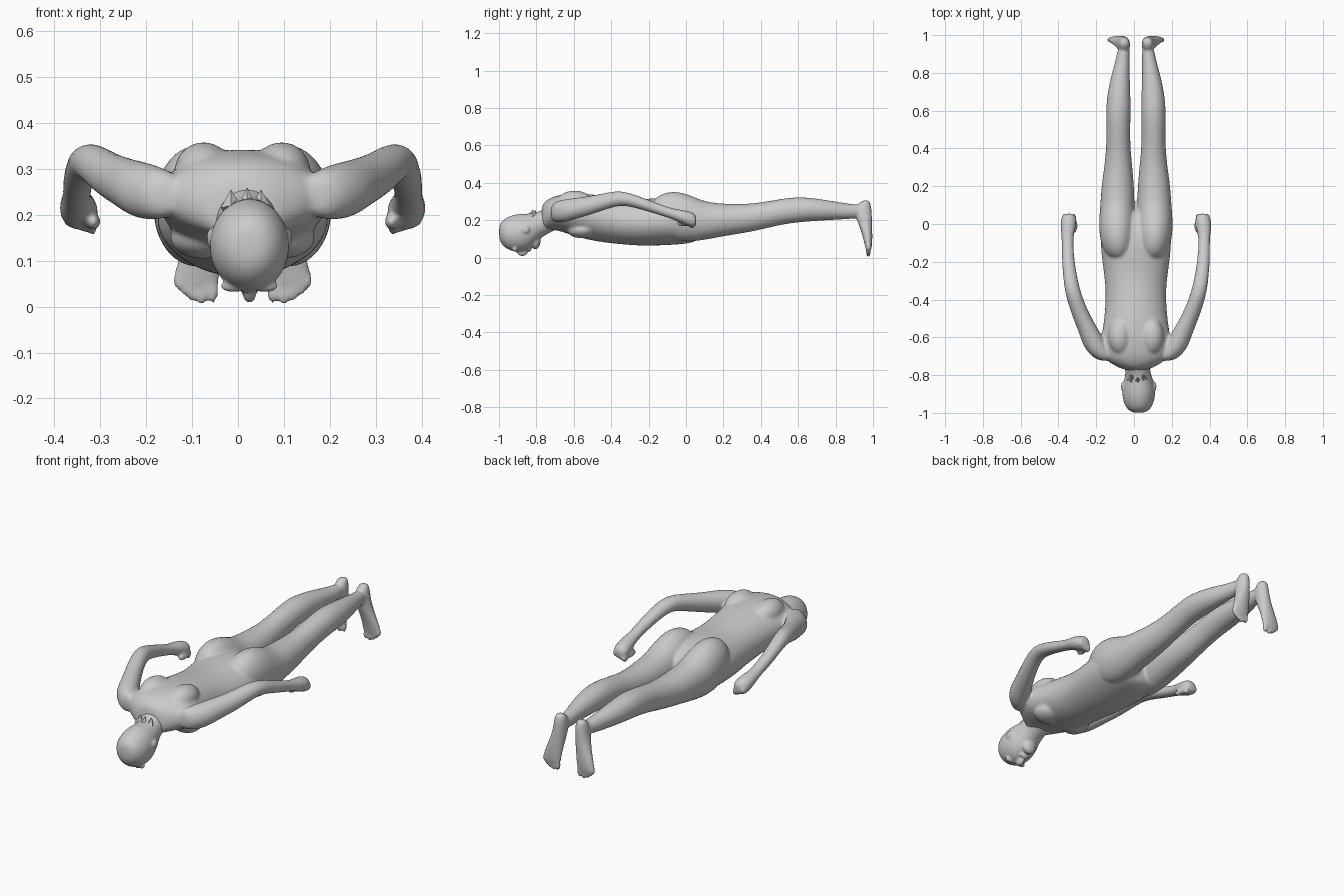
import bpy, bmesh, math
from mathutils import Matrix, Vector

AXIS = 0.01   # the body's plane of symmetry
SIDES = 16


def loft(bm, rings, to_point):
    """Skin a row of ellipses: (position along path, u, v, radius u, radius v)."""
    loops = []
    for t, u, v, ru, rv in rings:
        loop = []
        for i in range(SIDES):
            a = 2 * math.pi * i / SIDES
            loop.append(bm.verts.new(to_point(t, u + 1.025 * ru * math.cos(a),
                                              v + 1.025 * rv * math.sin(a))))
        loops.append(loop)
    for a, b in zip(loops, loops[1:]):
        for i in range(SIDES):
            j = (i + 1) % SIDES
            bm.faces.new((a[i], a[j], b[j], b[i]))
    bm.faces.new(loops[0][::-1])
    bm.faces.new(loops[-1])


def along_y(side):
    return lambda t, u, v: (AXIS + side * u, t, v)


def along_z(side):
    return lambda t, u, v: (AXIS + side * u, v, t)


def blob(bm, centre, radii):
    m = Matrix.Translation(centre) @ Matrix.Diagonal((*[r * 1.04 for r in radii], 1))
    bmesh.ops.create_uvsphere(bm, u_segments=12, v_segments=8, radius=1, matrix=m)


def finish(bm, name, voxel, smooth):
    bmesh.ops.recalc_face_normals(bm, faces=bm.faces)
    mesh = bpy.data.meshes.new(name)
    bm.to_mesh(mesh)
    bm.free()
    obj = bpy.data.objects.new(name, mesh)
    bpy.context.collection.objects.link(obj)
    sub = obj.modifiers.new("round", 'SUBSURF')
    sub.levels = sub.render_levels = 2
    rem = obj.modifiers.new("fuse", 'REMESH')
    rem.mode = 'VOXEL'
    rem.voxel_size = voxel
    rem.use_smooth_shade = True
    sm = obj.modifiers.new("blend", 'SMOOTH')
    sm.factor = 0.5
    sm.iterations = smooth
    return obj


def from_span(rows):
    """Rows of (y, x, half width, bottom z, top z) -> loft rings."""
    return [(y, x, (lo + hi) / 2, rx, (hi - lo) / 2) for y, x, rx, lo, hi in rows]


body = bmesh.new()

# Torso, from the base of the neck to the hips
loft(body, from_span([
    (-.775, 0, .06, .14, .27), (-.755, 0, .10, .145, .30), (-.725, 0, .155, .15, .32),
    (-.68, 0, .185, .145, .335), (-.61, 0, .185, .12, .343), (-.54, 0, .172, .10, .342),
    (-.45, 0, .162, .083, .332), (-.35, 0, .158, .072, .318), (-.25, 0, .17, .064, .31),
    (-.15, 0, .184, .065, .32), (-.05, 0, .188, .07, .315), (.03, 0, .175, .078, .285),
    (.08, 0, .12, .10, .25)]), along_y(1))

for s in (-1, 1):
    # Leg with buttock, thigh, knee and calf
    loft(body, from_span([
        (-.19, .09, .04, .18, .29), (-.15, .095, .075, .14, .335), (-.07, .098, .095, .09, .359),
        (.02, .10, .095, .085, .337), (.10, .098, .09, .095, .297), (.20, .096, .086, .115, .288),
        (.30, .093, .074, .13, .285), (.40, .093, .064, .15, .294), (.50, .093, .062, .175, .313),
        (.60, .093, .066, .19, .326), (.70, .09, .06, .197, .316), (.80, .08, .046, .203, .30),
        (.88, .068, .036, .207, .286), (.95, .062, .03, .215, .283)]), along_y(s))
    # Foot, heel up and toes pointing down
    loft(body, [
        (.308, .062, .962, .015, .012), (.295, .062, .957, .027, .03), (.26, .063, .948, .033, .044),
        (.21, .067, .952, .036, .043), (.15, .08, .965, .042, .031), (.09, .096, .974, .05, .023),
        (.05, .102, .976, .052, .016), (.035, .10, .976, .045, .012)], along_z(s))
    # Toes
    for x, z, r in ((.066, .034, .018), (.090, .024, .014), (.110, .030, .013),
                    (.128, .042, .012), (.144, .056, .011)):
        blob(body, (AXIS + s * x, .975, z), (r * .8, .014, r * 1.5))
    # Arm ending in a loose fist
    loft(body, [
        (-.725, .16, .24, .035, .035), (-.70, .18, .245, .055, .055), (-.65, .212, .25, .065, .062),
        (-.58, .243, .265, .056, .055), (-.50, .283, .282, .049, .049), (-.42, .315, .305, .044, .044),
        (-.35, .336, .32, .041, .038), (-.28, .348, .305, .037, .035), (-.18, .36, .27, .033, .031),
        (-.08, .362, .237, .029, .027), (-.03, .36, .222, .039, .035), (.02, .356, .206, .043, .042),
        (.045, .354, .203, .034, .034), (.056, .353, .203, .016, .016)], along_y(s))
    # Thumb and curled fingers
    blob(body, (AXIS + s * .325, -.01, .185), (.016, .04, .018))
    for i in range(4):
        blob(body, (AXIS + s * (.327 + .018 * i), .033, .178 + .006 * i), (.011, .022, .022))
    # Shoulder blade and chest muscle
    blob(body, (AXIS + s * .085, -.595, .295), (.065, .10, .062))
    blob(body, (AXIS + s * .085, -.56, .15), (.075, .08, .045))
finish(body, "body", .0075, 6)

# Head and neck, face down
head = bmesh.new()
loft(head, [
    (-1.0, .015, .135, .025, .03), (-.987, .015, .133, .055, .062), (-.95, .015, .13, .08, .091),
    (-.89, .015, .132, .089, .104), (-.84, .015, .138, .081, .096), (-.80, .013, .16, .068, .08),
    (-.76, .008, .19, .064, .07), (-.71, 0, .21, .075, .07), (-.67, 0, .22, .06, .05)],
    along_y(1))
blob(head, (.025, -.875, .034), (.016, .03, .026))         # nose
blob(head, (.025, -.805, .09), (.042, .028, .045))         # chin
blob(head, (.025, -.838, .048), (.028, .012, .016))        # lips
for s in (-1, 1):
    blob(head, (.025 + s * .034, -.915, .045), (.03, .012, .014))   # brow
    blob(head, (.025 + s * .084, -.86, .15), (.01, .026, .02))      # ear
finish(head, "head", .006, 4)

# Tufts of hair at the nape
hair = bmesh.new()
for x, y, h in ((-.015, -.81, .045), (.02, -.825, .055), (.05, -.81, .045)):
    tilt = Vector((0, .4, 1)).to_track_quat('Z', 'Y').to_matrix().to_4x4()
    bmesh.ops.create_cone(hair, cap_ends=True, segments=5, radius1=.024, radius2=.001, depth=h,
                          matrix=Matrix.Translation((x, y, .233)) @ tilt)
mesh = bpy.data.meshes.new("hair_tufts")
hair.to_mesh(mesh)
hair.free()
bpy.context.collection.objects.link(bpy.data.objects.new("hair_tufts", mesh))
